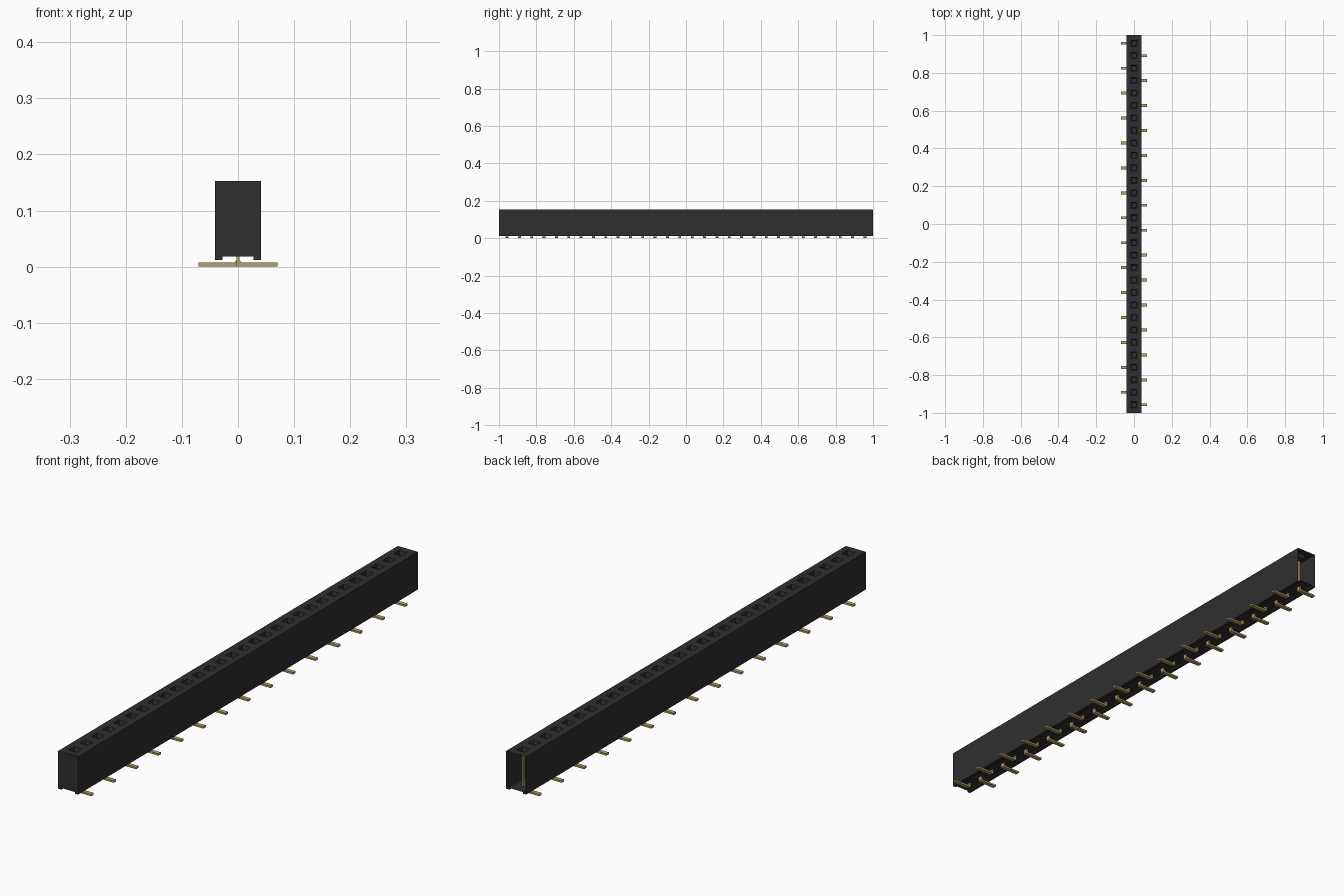
import bpy, bmesh

cube = bpy.data.objects.get("Cube")
if cube:
    bpy.data.objects.remove(cube, do_unlink=True)

COUNT, PITCH = 30, 0.066
pin_ys = [(i - (COUNT - 1) / 2) * PITCH for i in range(COUNT)]
HOLE = 0.016      # half width of a socket mouth


def material(name, rgb, rough):
    m = bpy.data.materials.new(name)
    m.use_nodes = True
    m.diffuse_color = (*rgb, 1)
    b = m.node_tree.nodes["Principled BSDF"]
    b.inputs["Base Color"].default_value = (*rgb, 1)
    b.inputs["Roughness"].default_value = rough
    return m


black = material("black plastic", (0.028, 0.028, 0.028), 0.6)
gold = material("dull gold", (0.48, 0.35, 0.15), 0.5)


def make_mesh(name, bm, mat):
    me = bpy.data.meshes.new(name)
    bm.to_mesh(me)
    bm.free()
    me.materials.append(mat)
    return me


def add_object(name, me, y=0):
    ob = bpy.data.objects.new(name, me)
    ob.location.y = y
    bpy.context.collection.objects.link(ob)
    return ob


# Housing: thin extruded profile with two bottom rails, open at the back end
half = [(0.028, 0.018), (0.028, 0.012), (0.041, 0.012), (0.041, 0.153), (HOLE, 0.153)]
profile = half + [(-x, z) for x, z in reversed(half)]
stations = [-1.0] + [y + d for y in pin_ys for d in (-HOLE, HOLE)] + [1.0]
bm = bmesh.new()
rings = [[bm.verts.new((x, y, z)) for x, z in profile] for y in stations]
bm.faces.new(rings[0])
n = len(profile)
mouths = []
for k in range(len(rings) - 1):
    a, b = rings[k], rings[k + 1]
    for i in range(n):
        j = (i + 1) % n
        f = bm.faces.new((a[j], a[i], b[i], b[j]))
        if i == len(half) - 1 and k % 2 == 1:
            mouths.append(f)
# Socket mouths: tapered square pits along the top
bmesh.ops.inset_individual(bm, faces=mouths, thickness=0.003, depth=-0.005)
bmesh.ops.inset_individual(bm, faces=mouths, thickness=0.005, depth=-0.016)
add_object("housing", make_mesh("housing", bm, black))


def prism(bm, pts, width):
    """Extrude an xz outline symmetrically along y."""
    f = bm.faces.new([bm.verts.new((x, -width / 2, z)) for x, z in pts])
    ext = bmesh.ops.extrude_face_region(bm, geom=[f])
    verts = [v for v in ext["geom"] if isinstance(v, bmesh.types.BMVert)]
    bmesh.ops.translate(bm, verts=verts, vec=(0, width, 0))


def pin_mesh(name, side):
    bm = bmesh.new()
    # Bent surface-mount leg
    leg = [(-0.003, 0.030), (-0.003, 0.003), (0, 0), (0.07, 0), (0.07, 0.007),
           (0.007, 0.007), (0.003, 0.011), (0.003, 0.030)]
    prism(bm, [(side * x, z) for x, z in leg], 0.015)
    # Slim contact inside the housing
    prism(bm, [(-0.003, 0.030), (0.003, 0.030), (0.003, 0.130), (-0.003, 0.130)], 0.007)
    bmesh.ops.recalc_face_normals(bm, faces=bm.faces)
    return make_mesh(name, bm, gold)


# Pins alternate between the two sides
left_pin, right_pin = pin_mesh("left_pin", 1), pin_mesh("right_pin", -1)
for i, y in enumerate(pin_ys):
    add_object(f"pin_{i + 1:02d}", right_pin if i % 2 else left_pin, y)
